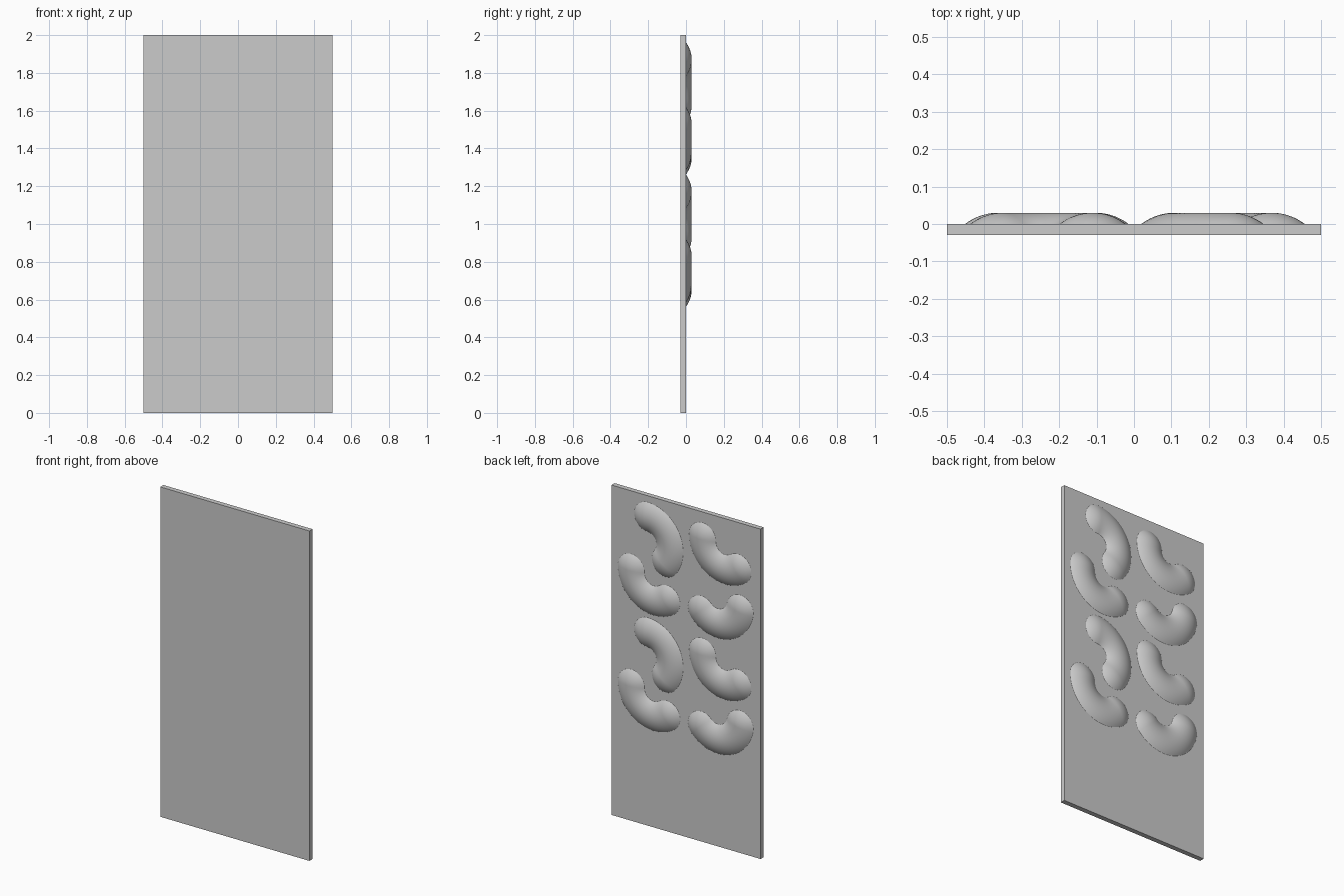
import bpy, bmesh, math

if "Cube" in bpy.data.objects:
    bpy.data.objects.remove(bpy.data.objects["Cube"])

grey = bpy.data.materials.new("light grey")
grey.diffuse_color = (0.6, 0.6, 0.6, 1)
grey.use_nodes = True
grey.node_tree.nodes["Principled BSDF"].inputs["Base Color"].default_value = grey.diffuse_color


def finish(bm, name):
    bmesh.ops.recalc_face_normals(bm, faces=bm.faces)
    mesh = bpy.data.meshes.new(name)
    bm.to_mesh(mesh)
    bm.free()
    mesh.materials.append(grey)
    ob = bpy.data.objects.new(name, mesh)
    bpy.context.collection.objects.link(ob)
    return ob


# Flat back panel
bm = bmesh.new()
bmesh.ops.create_cube(bm, size=1)
for v in bm.verts:
    v.co = (v.co.x, v.co.y * 0.03 - 0.015, v.co.z * 2 + 1)
finish(bm, "panel")

# Bean pads: a shallow circular-cap section swept along an arc, with round ends
R, HALF, W, H = 0.1515, math.radians(63), 0.089, 0.03
CAP_R = (W * W + H * H) / (2 * H)


def outline(q, bulge, n=20, m=14):
    """Closed outline at distance q around the centre arc, seen from the back."""
    a0, a1 = bulge - HALF, bulge + HALF
    pts = []
    for i in range(n + 1):                                   # outer edge
        a = a0 + (a1 - a0) * i / n
        pts.append(((R + q) * math.cos(a), (R + q) * math.sin(a)))
    for i in range(1, m):                                    # end round
        a = a1 + math.pi * i / m
        pts.append((R * math.cos(a1) + q * math.cos(a), R * math.sin(a1) + q * math.sin(a)))
    for i in range(n + 1):                                   # inner edge
        a = a1 + (a0 - a1) * i / n
        pts.append(((R - q) * math.cos(a), (R - q) * math.sin(a)))
    for i in range(1, m):                                    # start round
        a = a0 + math.pi + math.pi * i / m
        pts.append((R * math.cos(a0) + q * math.cos(a), R * math.sin(a0) + q * math.sin(a)))
    return pts


def bean(name, u, z, bulge_deg):
    bm = bmesh.new()
    # base ring slightly sunk in the panel, then rings up to the crest
    levels = [(W, -0.005)]
    for k in range(11):
        q = W * (1 - k / 10)
        levels.append((q, math.sqrt(CAP_R ** 2 - q * q) - CAP_R + H))
    rings = [[bm.verts.new((-(u + p), y, z + s)) for p, s in outline(q, math.radians(bulge_deg))]
             for q, y in levels]
    for lo, hi in zip(rings, rings[1:]):
        for i in range(len(lo)):
            j = (i + 1) % len(lo)
            bm.faces.new((lo[i], lo[j], hi[j], hi[i]))
    bm.faces.new(rings[0][::-1])
    bmesh.ops.remove_doubles(bm, verts=bm.verts, dist=1e-5)
    ob = finish(bm, name)
    bpy.ops.object.select_all(action='DESELECT')
    ob.select_set(True)
    bpy.context.view_layer.objects.active = ob
    bpy.ops.object.shade_smooth_by_angle(angle=math.radians(30))


# Four pads (centre across, centre height, bulge direction), repeated lower down
PADS = [(-0.26, 1.72, 26), (0.262, 1.843, -118),
        (-0.216, 1.526, -118), (0.214, 1.503, -74)]
for row in range(2):
    for i, (u, z, a) in enumerate(PADS):
        bean(f"pad_{row + 1}_{i + 1}", u, z - 0.7 * row, a)
